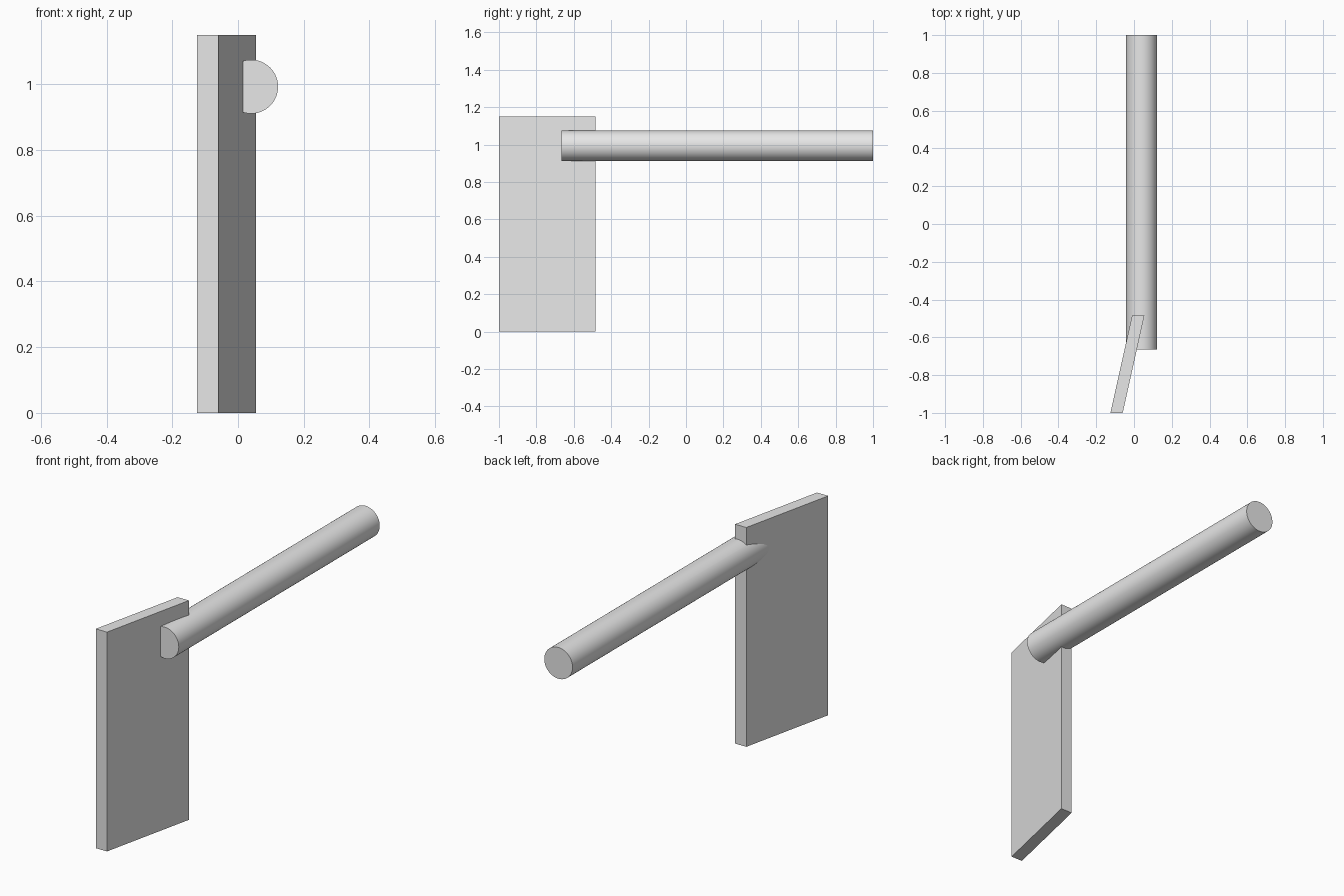
import bpy
import bmesh
import math
from mathutils import Matrix, Vector

cube = bpy.data.objects.get("Cube")
if cube:
    bpy.data.objects.remove(cube, do_unlink=True)

GREY = (0.8, 0.8, 0.8, 1.0)
grey = bpy.data.materials.new("light grey")
grey.use_nodes = True
grey.diffuse_color = GREY
grey.node_tree.nodes["Principled BSDF"].inputs["Base Color"].default_value = GREY


def add_object(name, bm):
    bmesh.ops.recalc_face_normals(bm, faces=bm.faces)
    mesh = bpy.data.meshes.new(name)
    bm.to_mesh(mesh)
    bm.free()
    mesh.materials.append(grey)
    obj = bpy.data.objects.new(name, mesh)
    bpy.context.collection.objects.link(obj)
    return obj


# Upright slanted plate: footprint extruded to full height
bm = bmesh.new()
footprint = [(-0.125, -1), (-0.06, -1), (0.055, -0.485), (-0.01, -0.485)]
base = bm.faces.new([bm.verts.new((x, y, 0)) for x, y in footprint])
top = bmesh.ops.extrude_face_region(bm, geom=[base])["geom"]
bmesh.ops.translate(bm, vec=Vector((0, 0, 1.15)),
                    verts=[v for v in top if isinstance(v, bmesh.types.BMVert)])
plate = add_object("upright_plate", bm)

# Horizontal round bar, running backwards from inside the plate
front, back = -0.665, 1.0
bm = bmesh.new()
bmesh.ops.create_cone(
    bm, cap_ends=True, segments=64, radius1=0.082, radius2=0.082, depth=back - front,
    matrix=Matrix.Translation((0.04, (front + back) / 2, 0.993))
    @ Matrix.Rotation(math.pi / 2, 4, "X"))
bar = add_object("round_bar", bm)

# Cut the plate out of the bar so no surface lies inside the joint
joint = bar.modifiers.new("joint", "BOOLEAN")
joint.operation = "DIFFERENCE"
joint.solver = "EXACT"
joint.object = plate

bpy.ops.object.select_all(action="DESELECT")
bpy.context.view_layer.objects.active = bar
bar.select_set(True)
bpy.ops.object.modifier_apply(modifier="joint")
bpy.ops.object.shade_smooth_by_angle(angle=math.radians(30))
